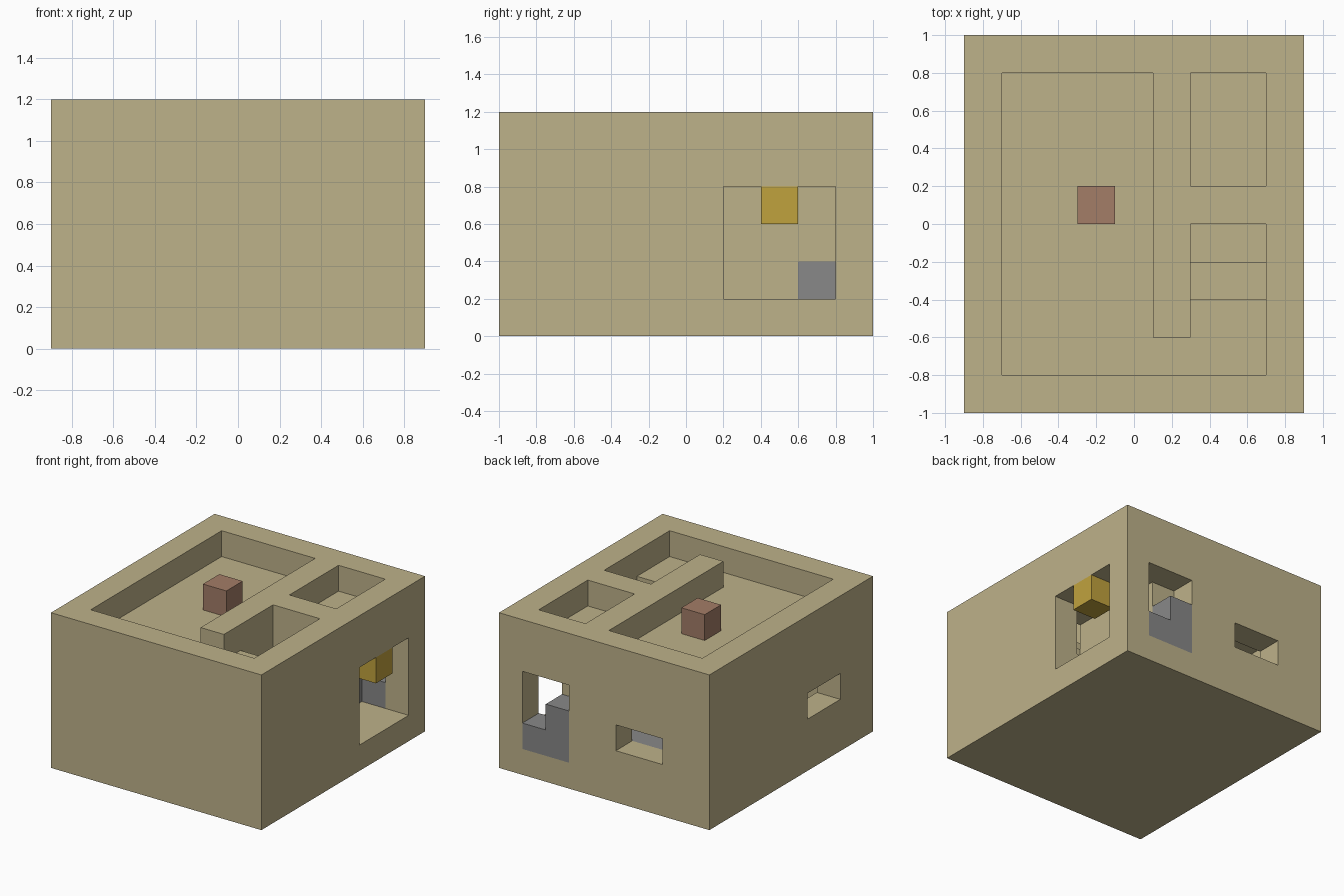
import bpy
import bmesh
from itertools import product

CELL = 0.2
NX, NY, NZ = 9, 10, 6

default = bpy.data.objects.get("Cube")
if default:
    bpy.data.objects.remove(default, do_unlink=True)


def make_material(name, rgb):
    mat = bpy.data.materials.new(name)
    mat.use_nodes = True
    color = (*rgb, 1.0)
    mat.diffuse_color = color
    mat.node_tree.nodes["Principled BSDF"].inputs["Base Color"].default_value = color
    return mat


sand = make_material("sand_wall", (0.515, 0.445, 0.254))
stone = make_material("grey_stone", (0.246, 0.246, 0.246))
gold = make_material("yellow_block", (0.527, 0.361, 0.048))
clay = make_material("brown_clay", (0.366, 0.205, 0.136))


def cells(x0, x1, y0, y1, z0, z1):
    return set(product(range(x0, x1), range(y0, y1), range(z0, z1)))


def build(name, solid, mat):
    """Skin a set of grid cells with outward faces, then merge flat areas."""
    bm = bmesh.new()
    corners = {}

    def vert(p):
        if p not in corners:
            x, y, z = p
            corners[p] = bm.verts.new(((x - NX / 2) * CELL, (y - NY / 2) * CELL, z * CELL))
        return corners[p]

    for cell in solid:
        for axis, side in product(range(3), (0, 1)):
            near = list(cell)
            near[axis] += 1 if side else -1
            if tuple(near) in solid:
                continue
            u, v = (axis + 1) % 3, (axis + 2) % 3
            ring = []
            for du, dv in ((0, 0), (1, 0), (1, 1), (0, 1)):
                p = list(cell)
                p[axis] += side
                p[u] += du
                p[v] += dv
                ring.append(vert(tuple(p)))
            bm.faces.new(ring if side else ring[::-1])
    bmesh.ops.dissolve_limit(bm, angle_limit=0.01, verts=bm.verts[:], edges=bm.edges[:])
    bmesh.ops.triangulate(bm, faces=[f for f in bm.faces if len(f.verts) > 4])
    mesh = bpy.data.meshes.new(name)
    bm.to_mesh(mesh)
    bm.free()
    mesh.materials.append(mat)
    obj = bpy.data.objects.new(name, mesh)
    bpy.context.collection.objects.link(obj)
    return obj


# House shell: a solid block with rooms, stairs and openings carved out
house = cells(0, NX, 0, NY, 0, NZ)
hollows = [
    cells(1, 5, 1, 9, 5, 6),   # large roof terrace
    cells(5, 6, 1, 2, 5, 6),   # terrace passage
    cells(6, 8, 1, 5, 5, 6),   # stair head
    cells(6, 8, 6, 9, 5, 6),   # small roof terrace
    cells(6, 8, 3, 4, 4, 5),   # upper step
    cells(6, 8, 4, 5, 3, 5),   # middle step
    cells(7, 8, 5, 6, 2, 4),   # lower step
    cells(7, 8, 6, 9, 1, 4),   # hall
    cells(8, 9, 6, 9, 1, 4),   # side doorway
    cells(6, 8, 9, 10, 1, 4),  # back doorway
    cells(1, 6, 1, 9, 1, 4),   # lower room
    cells(6, 7, 8, 9, 1, 2),   # bench slot in partition
    cells(2, 4, 9, 10, 2, 3),  # back window
    cells(0, 1, 2, 4, 2, 3),   # side window
]
for hollow in hollows:
    house -= hollow
build("house_shell", house, sand)

# Stepped stone in the back doorway and the bench behind it
build("doorway_steps", cells(7, 8, 9, 10, 1, 2) | cells(6, 7, 9, 10, 1, 3), stone)
build("stone_bench", cells(1, 7, 8, 9, 1, 2), stone)

# Single accent blocks
build("doorway_lamp", cells(8, 9, 7, 8, 3, 4), gold)
build("roof_block", cells(3, 4, 5, 6, 5, 6), clay)
